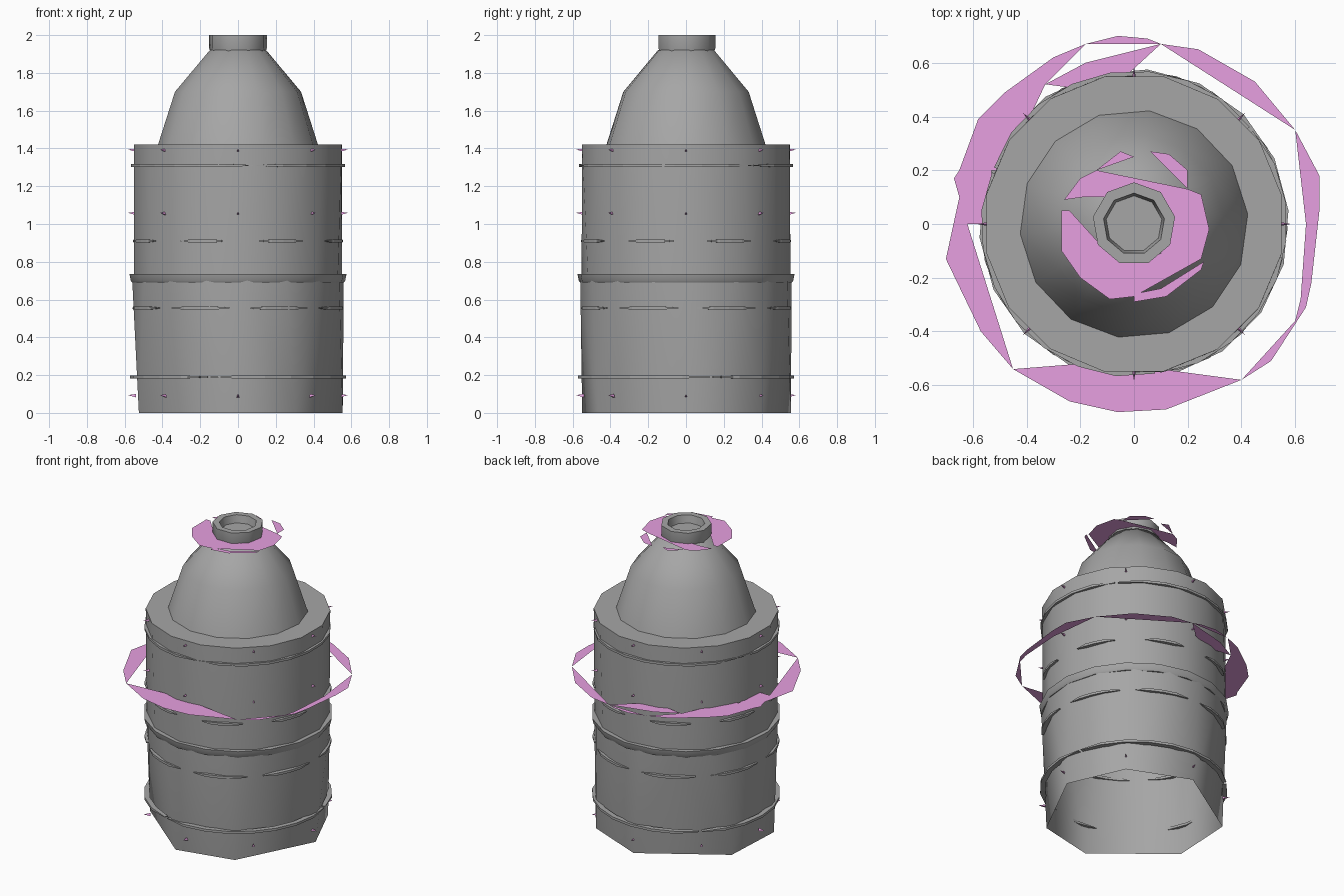
import bpy, bmesh
from math import cos, sin, radians, tau

if "Cube" in bpy.data.objects:
    bpy.data.objects.remove(bpy.data.objects["Cube"])

purple = bpy.data.materials.new("purple")
purple.diffuse_color = (0.8, 0.35, 0.75, 1)
purple.use_nodes = True
purple.node_tree.nodes["Principled BSDF"].inputs["Base Color"].default_value = purple.diffuse_color
grey = bpy.data.materials.new("dark_grey")
grey.diffuse_color = (0.38, 0.38, 0.38, 1)
grey.use_nodes = True
grey.node_tree.nodes["Principled BSDF"].inputs["Base Color"].default_value = grey.diffuse_color


def finish(name, bm, mat=grey, normals=True, smooth=None):
    if normals:
        bmesh.ops.recalc_face_normals(bm, faces=bm.faces[:])
    me = bpy.data.meshes.new(name)
    bm.to_mesh(me)
    bm.free()
    me.materials.append(mat)
    if smooth:
        me.shade_smooth()
        me.set_sharp_from_angle(angle=radians(smooth))
    ob = bpy.data.objects.new(name, me)
    bpy.context.collection.objects.link(ob)
    return ob


def circle(r, z, n, off=0):
    return [(r * cos(tau * i / n + radians(off)), r * sin(tau * i / n + radians(off)), z) for i in range(n)]


def polar(r, z, degs):
    return [(r * cos(radians(a)), r * sin(radians(a)), z) for a in degs]


def hull(name, pts, open_top):
    # convex shell, always open underneath
    bm = bmesh.new()
    vs = [bm.verts.new(p) for p in pts]
    bmesh.ops.convex_hull(bm, input=vs)
    bmesh.ops.recalc_face_normals(bm, faces=bm.faces[:])
    caps = [f for f in bm.faces if f.normal.z < -0.9 or (open_top and f.normal.z > 0.9)]
    bmesh.ops.delete(bm, geom=caps, context='FACES')
    bmesh.ops.dissolve_limit(bm, angle_limit=radians(1), verts=bm.verts[:], edges=bm.edges[:])
    return finish(name, bm, normals=False, smooth=50)


def lathe(name, profile, n, off=0, closed=False, caps=True, smooth=40):
    bm = bmesh.new()
    rings = [[bm.verts.new(p) for p in circle(r, z, n, off)] for r, z in profile]
    pairs = list(zip(rings, rings[1:])) + ([(rings[-1], rings[0])] if closed else [])
    for a, b in pairs:
        for i in range(n):
            j = (i + 1) % n
            bm.faces.new((a[i], a[j], b[j], b[i]))
    if caps:
        bm.faces.new(rings[0])
        bm.faces.new(rings[-1])
    return finish(name, bm, smooth=smooth)


def flat_pieces(name, z, polys):
    bm = bmesh.new()
    for poly in polys:
        f = bm.faces.new([bm.verts.new((x, y, z)) for x, y in poly])
        f.normal_update()
        if f.normal.z < 0:
            f.normal_flip()
    return finish(name, bm, purple, False)


def band_arcs(name, z, r, count, sweep, off, steps=4):
    # thin raised strips with pointed ends
    bm = bmesh.new()
    for k in range(count):
        rows = []
        for s in range(steps + 1):
            a = radians(off + 360 * k / count + sweep * s / steps)
            end = s in (0, steps)
            h = 0.002 if end else 0.008
            ro = r - 0.008 if end else r
            rows.append([bm.verts.new((q * cos(a), q * sin(a), z + dz))
                         for q, dz in ((0.54, h), (ro, h), (ro, -h), (0.54, -h))])
        for a, b in zip(rows, rows[1:]):
            for i in range(4):
                j = (i + 1) % 4
                bm.faces.new((a[i], a[j], b[j], b[i]))
        bm.faces.new(rows[0])
        bm.faces.new(rows[-1])
    return finish(name, bm)


# Body: open seven-sided foot blending into a rounder drum
foot = polar(0.555, 0, (-57, -98, 3, 45, 90, 155, 199))
hull("lower_body", foot + circle(0.562, 0.70, 16, 5), True)
hull("upper_body", circle(0.555, 0.71, 14, 8) + circle(0.56, 1.42, 16, 11), False)
lathe("middle_ring", [(0.53, 0.69), (0.563, 0.69), (0.57, 0.70), (0.577, 0.735), (0.53, 0.735)],
      18, 5, closed=True, caps=False)

# Shoulder dome and hollow neck
lathe("dome", [(0.425, 1.42), (0.335, 1.70), (0.15, 1.92)], 14, 5, smooth=60)
lathe("neck", [(0.145, 1.90), (0.155, 1.93), (0.155, 2.0), (0.115, 2.0), (0.105, 1.95)], 9, 10, smooth=50)

# Raised bands, whole and broken
band_arcs("base_band", 0.19, 0.572, 3, 118, 15, 8)
band_arcs("top_band", 1.31, 0.570, 3, 118, 40, 8)
band_arcs("lower_dashes", 0.555, 0.568, 8, 35, 6)
band_arcs("upper_dashes", 0.91, 0.568, 8, 26, 12)

# Tiny studs in rows of eight
bm = bmesh.new()
for z in (0.09, 1.055, 1.39):
    for k in range(8):
        a = tau * k / 8
        c, s = cos(a), sin(a)
        vs = [bm.verts.new((r * c - t * s, r * s + t * c, z + h))
              for r, t, h in ((0.54, -0.008, -0.008), (0.54, 0.008, -0.008), (0.54, 0, 0.01), (0.583, 0, 0.004))]
        for f in ((0, 1, 2), (0, 1, 3), (1, 2, 3), (2, 0, 3)):
            bm.faces.new([vs[i] for i in f])
finish("studs", bm, purple)

# Broken flat collar around the waist
flat_pieces("waist_collar", 1.01, [
    [(-0.45, -0.54), (-0.24, -0.66), (-0.06, -0.70), (0.12, -0.69), (0.40, -0.58), (0.1, -0.54), (-0.2, -0.52)],
    [(0.40, -0.58), (0.51, -0.51), (0.64, -0.31), (0.66, -0.22), (0.62, -0.28), (0.60, -0.36)],
    [(0.62, -0.28), (0.66, -0.22), (0.69, 0.05), (0.69, 0.18), (0.60, 0.35), (0.64, 0.0)],
    [(0.60, 0.35), (0.45, 0.53), (0.24, 0.65), (0.10, 0.67)],
    [(0.10, 0.67), (-0.18, 0.60), (-0.33, 0.52), (-0.18, 0.50), (-0.02, 0.56)],
    [(0.10, 0.67), (0.05, 0.69), (-0.06, 0.70), (-0.18, 0.67)],
    [(-0.18, 0.67), (-0.30, 0.62), (-0.48, 0.49), (-0.58, 0.39), (-0.65, 0.20), (-0.50, 0.20),
     (-0.42, 0.33), (-0.33, 0.52)],
    [(-0.67, 0.17), (-0.61, 0.26), (-0.53, 0.20), (-0.53, 0.0), (-0.62, 0.0), (-0.65, 0.1)],
    [(-0.65, 0.10), (-0.62, 0.0), (-0.45, -0.54), (-0.57, -0.40), (-0.70, -0.13)],
])

# Broken flat collar around the neck
flat_pieces("neck_collar", 1.93, [
    [(-0.27, 0.05), (-0.24, 0.05), (-0.14, -0.06), (0, -0.13), (0.10, -0.11), (0.25, -0.13),
     (0.0, -0.27), (-0.09, -0.28), (-0.20, -0.20), (-0.27, -0.10)],
    [(0.10, -0.11), (0.25, -0.13), (0.28, -0.02), (0.25, 0.11), (0.20, 0.13), (0.12, 0.05)],
    [(0.20, 0.13), (-0.14, 0.20), (-0.20, 0.17), (-0.26, 0.09), (-0.19, 0.10), (-0.10, 0.10), (0.12, 0.05)],
    [(-0.14, 0.20), (-0.05, 0.27), (0.0, 0.25)],
    [(0.06, 0.27), (0.13, 0.26), (0.20, 0.20), (0.20, 0.13)],
    [(0.0, -0.26), (0.0, -0.29), (0.12, -0.27), (0.25, -0.17), (0.26, -0.14), (0.10, -0.24)],
])
